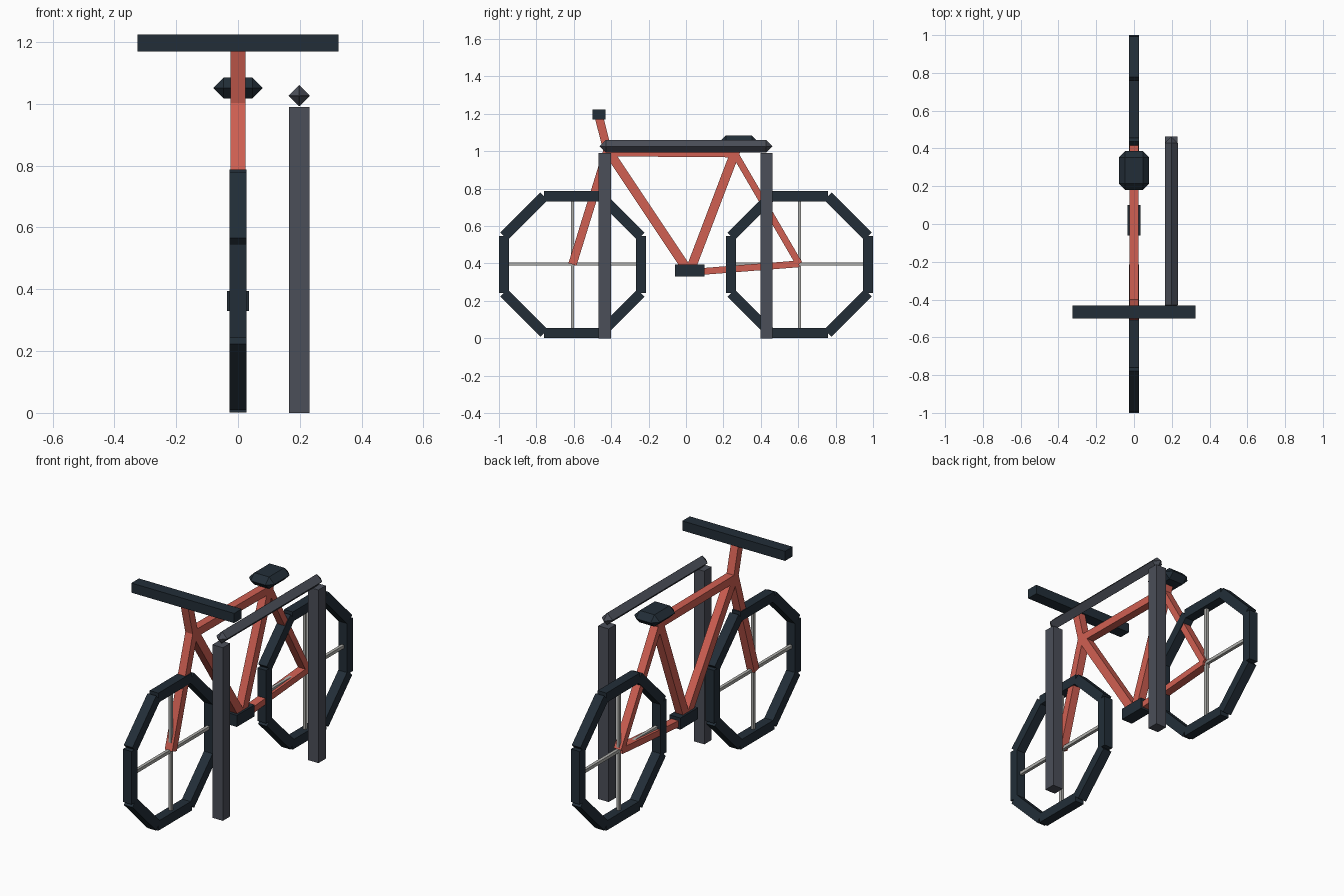
import bpy
import math
from mathutils import Vector, Matrix

cube = bpy.data.objects.get("Cube")
if cube:
    bpy.data.objects.remove(cube, do_unlink=True)


def material(name, r, g, b):
    m = bpy.data.materials.new(name)
    m.use_nodes = True
    m.diffuse_color = (r, g, b, 1)
    m.node_tree.nodes["Principled BSDF"].inputs["Base Color"].default_value = (r, g, b, 1)
    return m


RED = material("coral_red_paint", 0.63, 0.115, 0.085)
BLACK = material("dark_rubber", 0.016, 0.027, 0.039)
GREY = material("dark_grey_metal", 0.07, 0.077, 0.098)
SILVER = material("light_spoke_metal", 0.42, 0.42, 0.40)


def box(name, centre, size, mat, tilt=0.0, bevel=0.0):
    """Box turned by tilt about the x axis, with an optional chamfer."""
    bpy.ops.mesh.primitive_cube_add(size=1)
    ob = bpy.context.object
    ob.name = name
    ob.data.transform(Matrix.Diagonal((*size, 1)))
    ob.location = centre
    ob.rotation_euler.x = tilt
    ob.data.materials.append(mat)
    if bevel:
        mod = ob.modifiers.new("chamfer", "BEVEL")
        mod.width = bevel
        mod.segments = 1
    return ob


def tube(name, start, end, thick):
    """Square bar between two (y, z) points in the frame plane."""
    a, b = Vector((0, *start)), Vector((0, *end))
    d = b - a
    return box(name, (a + b) / 2, (0.047, thick, d.length), RED,
               tilt=math.atan2(-d.y, d.z))


# Wheels: eight straight tyre blocks and four spokes each
TYRE, RADIUS, AXLE_Y, AXLE_Z = 0.055, 0.366, 0.607, 0.394
SIDE = 2 * RADIUS * math.tan(math.pi / 8)
for label, y in (("front", -AXLE_Y), ("rear", AXLE_Y)):
    for i in range(8):
        a = i * math.pi / 4
        spot = (0, y + RADIUS * math.cos(a), AXLE_Z + RADIUS * math.sin(a))
        box(f"{label}_tyre_block_{i + 1}", spot, (TYRE, TYRE, SIDE), BLACK, tilt=a)
    for i in range(2):
        box(f"{label}_spoke_{i + 1}", (0, y, AXLE_Z + 0.003),
            (0.018, 0.018, 2 * RADIUS), SILVER, tilt=i * math.pi / 2)

# Frame
head, seat_joint, crank = (-0.42, 1.0), (0.26, 0.99), (0.025, 0.37)
rear_axle = (0.605, 0.398)
tube("fork", (-0.607, 0.395), head, 0.045)
tube("stem", (-0.415, 0.985), (-0.467, 1.19), 0.045)
tube("top_tube", (-0.41, 0.995), seat_joint, 0.045)
tube("down_tube", (-0.415, 1.0), (0.005, 0.37), 0.05)
tube("seat_tube", crank, (0.278, 1.035), 0.05)
tube("seat_stay", seat_joint, rear_axle, 0.036)
tube("chain_stay", (0.02, 0.352), rear_axle, 0.036)

# Fittings
box("crank_housing", (0, 0.02, 0.362), (0.07, 0.16, 0.066), BLACK)
box("handlebar", (0, -0.465, 1.196), (0.65, 0.068, 0.055), BLACK)
box("saddle", (0, 0.283, 1.051), (0.16, 0.205, 0.068), BLACK, bevel=0.0335)

# Parking rail beside the bicycle
for label, y in (("front", -0.434), ("rear", 0.43)):
    box(f"{label}_rail_post", (0.198, y, 0.495), (0.066, 0.066, 0.99), GREY)
box("top_rail", (0.198, 0, 1.026), (0.068, 0.925, 0.068), GREY, bevel=0.0335)
